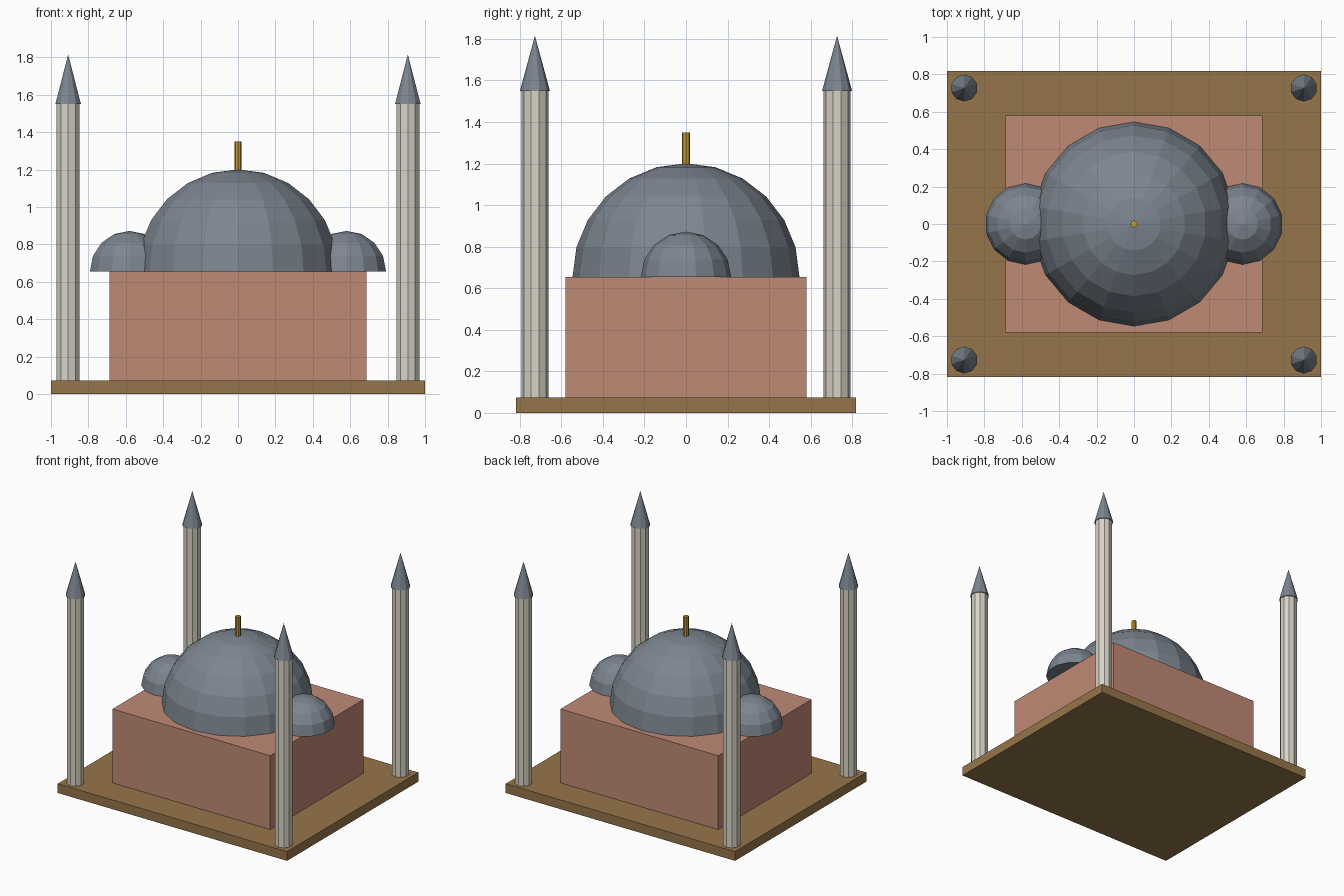
import bpy, bmesh
from mathutils import Vector

if "Cube" in bpy.data.objects:
    bpy.data.objects.remove(bpy.data.objects["Cube"], do_unlink=True)


def material(name, rgb):
    """Flat material from display-space 0-255 values."""
    lin = [((c / 255 + 0.055) / 1.055) ** 2.4 for c in rgb]
    m = bpy.data.materials.new(name)
    m.use_nodes = True
    m.diffuse_color = (*lin, 1)
    m.node_tree.nodes["Principled BSDF"].inputs["Base Color"].default_value = (*lin, 1)
    return m


BROWN = material("earth brown", (150, 117, 74))
CLAY = material("clay pink", (192, 138, 117))
SLATE = material("slate grey", (124, 133, 144))
STONE = material("pale stone", (216, 211, 198))
GOLD = material("gold", (201, 154, 46))


def finish(bm, name, mat, loc):
    bmesh.ops.recalc_face_normals(bm, faces=bm.faces)
    mesh = bpy.data.meshes.new(name)
    bm.to_mesh(mesh)
    bm.free()
    mesh.materials.append(mat)
    ob = bpy.data.objects.new(name, mesh)
    ob.location = loc
    bpy.context.collection.objects.link(ob)
    return ob


def block(name, mat, size, z):
    bm = bmesh.new()
    bmesh.ops.create_cube(bm, size=1)
    bmesh.ops.scale(bm, vec=size, verts=bm.verts)
    return finish(bm, name, mat, (0, 0, z + size[2] / 2))


def tube(name, mat, sides, r_bottom, r_top, x, y, z0, z1):
    bm = bmesh.new()
    bmesh.ops.create_cone(bm, cap_ends=True, segments=sides, radius1=r_bottom,
                          radius2=r_top, depth=z1 - z0)
    bmesh.ops.remove_doubles(bm, verts=bm.verts, dist=1e-5)
    return finish(bm, name, mat, (x, y, (z0 + z1) / 2))


def dome(name, sides, rings, radius, x, z):
    """Closed upper half of a faceted sphere."""
    bm = bmesh.new()
    bmesh.ops.create_uvsphere(bm, u_segments=sides, v_segments=rings, radius=radius)
    low = [v for v in bm.verts if v.co.z < -1e-4]
    bmesh.ops.delete(bm, geom=low, context="VERTS")
    bmesh.ops.holes_fill(bm, edges=[e for e in bm.edges if e.is_boundary], sides=0)
    return finish(bm, name, SLATE, (x, 0, z))


BASE_TOP, ROOF = 0.073, 0.655

# Ground slab and main hall
block("base_slab", BROWN, Vector((2, 1.634, BASE_TOP)), 0)
block("main_hall", CLAY, Vector((1.376, 1.162, ROOF - BASE_TOP)), BASE_TOP)

# Central dome with finial, and a smaller dome on each side
dome("main_dome", 18, 12, 0.546, 0, ROOF)
tube("finial", GOLD, 8, 0.02, 0.02, 0, 0, 1.19, 1.35)
for side, sx in (("left", 1), ("right", -1)):
    dome(f"{side}_side_dome", 14, 8, 0.217, sx * 0.58, ROOF)

    # Corner towers with pointed caps
    for end, sy in (("front", -1), ("back", 1)):
        x, y = sx * 0.908, sy * 0.727
        tube(f"{end}_{side}_tower", STONE, 10, 0.065, 0.065, x, y, BASE_TOP, 1.55)
        tube(f"{end}_{side}_tower_cap", SLATE, 10, 0.072, 0, x, y, 1.55, 1.815)
